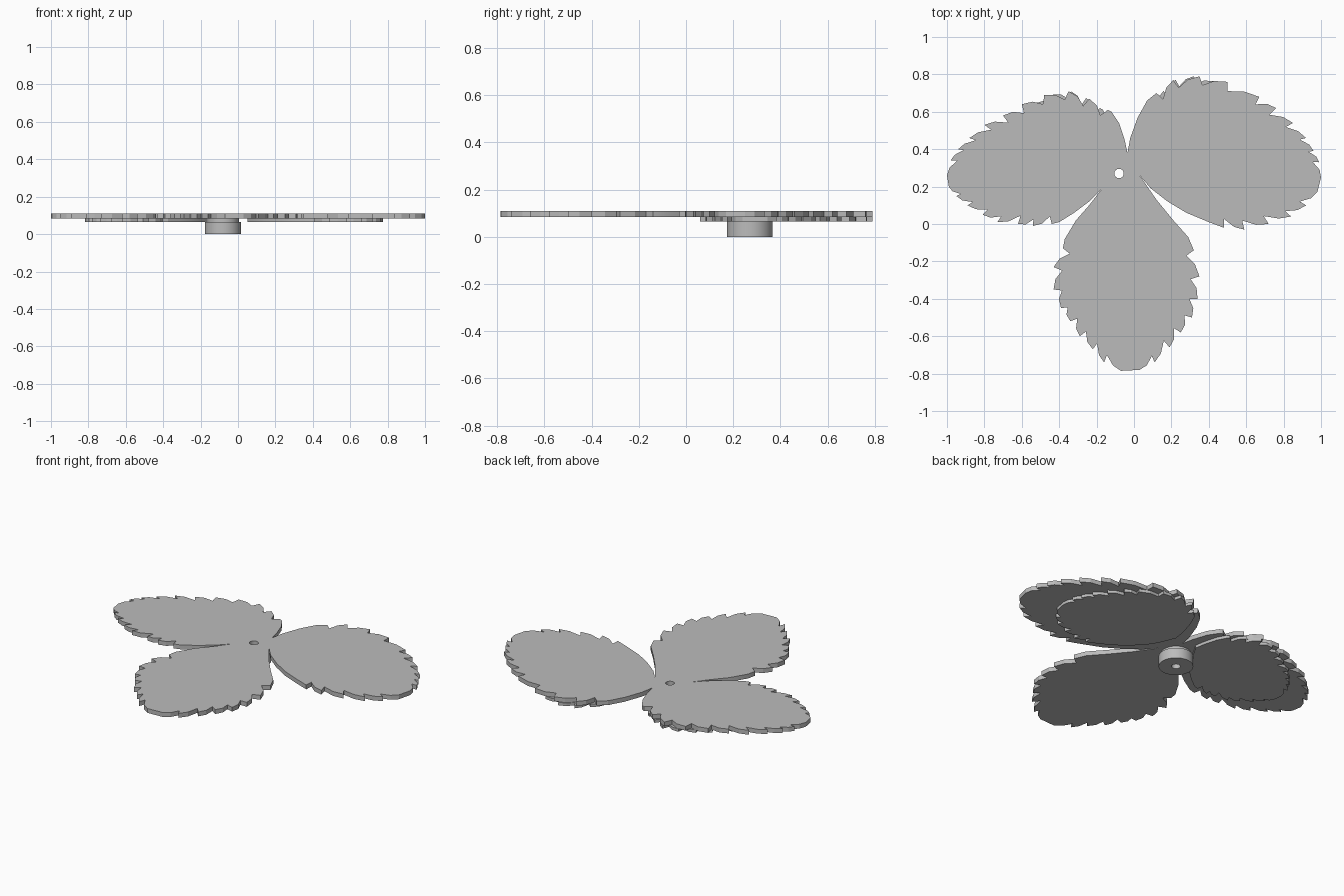
import bpy
import math
from mathutils import Vector

cube = bpy.data.objects.get("Cube")
if cube:
    bpy.data.objects.remove(cube, do_unlink=True)

grey = bpy.data.materials.new("plain_grey")
grey.use_nodes = True
grey.diffuse_color = (0.5, 0.5, 0.5, 1)
grey.node_tree.nodes["Principled BSDF"].inputs["Base Color"].default_value = grey.diffuse_color

HUB = Vector((-0.08, 0.27))
HOLE_RADIUS = 0.025


def points(*numbers):
    """Pair up hundredths into 2D points."""
    return [Vector(pair) / 100 for pair in zip(numbers[::2], numbers[1::2])]


def circle(radius, count=48):
    return [HUB + radius * Vector((math.cos(math.tau * i / count), math.sin(math.tau * i / count)))
            for i in range(count)]


def serrate(smooth, tips, centre):
    """One leaf side from base to tip: a smooth start, then teeth leaning to the tip."""
    side = list(smooth)
    for tip, following in zip(tips, tips[1:]):
        inward = (centre - tip).normalized()
        notch = tip + inward * min(0.05, 0.42 * (following - tip).length)
        bulge = (notch + following) / 2 - inward * 0.014
        side += [tip, notch, bulge]
    return side + [tips[-1]]


def plate(name, outlines, low, high):
    """Fill the outlines (inner ones become holes) and give them thickness."""
    curve = bpy.data.curves.new(name, "CURVE")
    curve.dimensions = "2D"
    curve.fill_mode = "BOTH"
    curve.extrude = (high - low) / 2
    for outline in outlines:
        spline = curve.splines.new("POLY")
        spline.points.add(len(outline) - 1)
        for target, p in zip(spline.points, outline):
            target.co = (p.x, p.y, 0, 1)
        spline.use_cyclic_u = True
    curve.materials.append(grey)
    obj = bpy.data.objects.new(name, curve)
    bpy.context.collection.objects.link(obj)
    obj.location.z = (low + high) / 2
    bpy.ops.object.select_all(action="DESELECT")
    obj.select_set(True)
    bpy.context.view_layer.objects.active = obj
    bpy.ops.object.convert(target="MESH")
    bpy.ops.object.shade_smooth_by_angle(angle=math.radians(20))
    return bpy.context.object


# Leaf sides, each as a smooth base and a row of tooth tips
right_centre, front_centre, left_centre = points(50, 35, -3, -40, -52, 33)

right_back = serrate(points(-3.5, 38, -2, 46, 2, 57, 7, 66),
                     points(12, 70, 21, 77, 35, 79, 50, 76, 67, 68, 76, 62,
                            85, 54, 92, 46, 96, 39, 99, 33, 100, 25), right_centre)
right_front = serrate(points(3, 26, 9, 19, 18, 12, 28, 6, 40, 1),
                      points(48, -2, 59, -3, 72, 0, 84, 4, 92, 10, 98, 17), right_centre)
front_left = serrate(points(3, 26, 12, 13, 21, 2, 29, -7),
                     points(32, -14, 35, -28, 34, -40, 31, -50, 25, -58,
                            19, -66, 11, -74, 3, -78), front_centre)
front_right = serrate(points(-17, 19, -24, 10, -31, 2, -37, -8),
                      points(-38, -13, -43, -23, -43, -35, -39, -45, -34, -52,
                             -29, -60, -22, -67, -16, -74, -7, -78.5), front_centre)
left_front = serrate(points(-17, 19, -24, 12, -32, 6, -40, 1),
                     points(-44, 0, -54, -1, -62, 0, -73, 1, -81, 5, -89, 10,
                            -95, 15, -99, 20), left_centre)
left_back = serrate(points(-3.5, 38, -5, 45, -8, 54, -12, 60),
                    points(-14, 61, -24, 67, -35, 71, -48, 69, -60, 64, -70, 58,
                           -80, 53, -88, 46, -94, 40, -98, 34, -100, 26), left_centre)

right_leaf = right_back + right_front[::-1]
front_leaf = front_left + front_right[::-1]
left_leaf = left_front + left_back[::-1]

# Three-leaf top plate with the pin hole (shared gap points used once)
plate("leaf_plate", [right_leaf + front_leaf[1:] + left_leaf[1:-1], circle(HOLE_RADIUS)],
      0.083, 0.11)


# Smaller backing layers under the two side leaves
def backing(name, leaf, anchor, sx, sy):
    shrunk = [anchor + Vector(((p.x - anchor.x) * sx, (p.y - anchor.y) * sy)) for p in leaf]
    plate(name, [shrunk], 0.065, 0.083)


backing("right_leaf_backing", right_leaf, Vector((0.25, 0.79)), 0.7, 0.89)
backing("left_leaf_backing", left_leaf, Vector((-0.3, 0.71)), 0.74, 0.9)

# Round hub below the plate, with a narrower neck
plate("hub", [circle(0.097), circle(HOLE_RADIUS)], 0, 0.065)
plate("hub_neck", [circle(0.085), circle(HOLE_RADIUS)], 0.065, 0.083)
